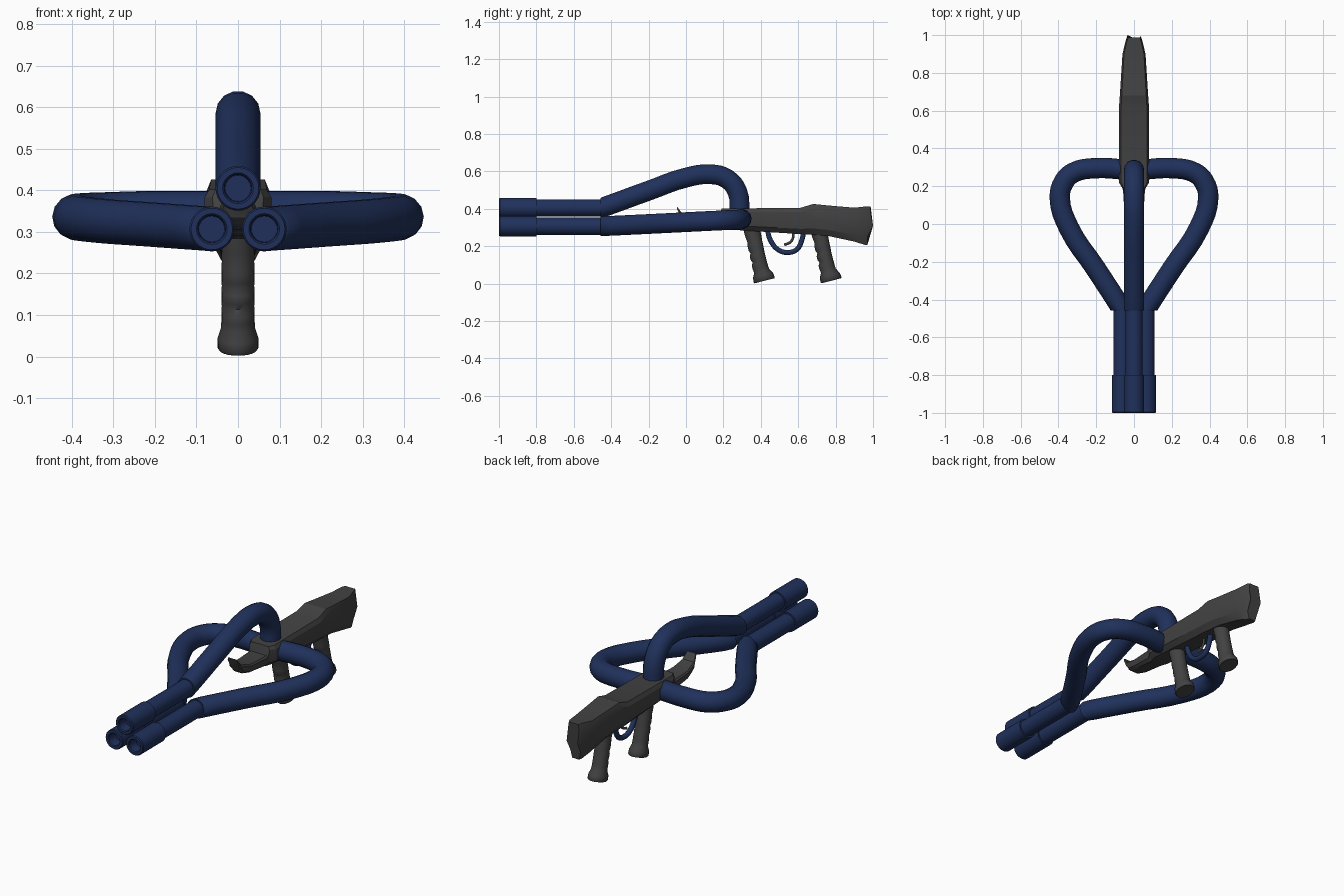
import bpy, bmesh
from math import sin, cos, pi, radians
from mathutils import Vector

if "Cube" in bpy.data.objects:
    bpy.data.objects.remove(bpy.data.objects["Cube"])

navy = bpy.data.materials.new("navy")
navy.diffuse_color = (0.014, 0.03, 0.105, 1)
navy.use_nodes = True
navy.node_tree.nodes["Principled BSDF"].inputs["Base Color"].default_value = navy.diffuse_color
dark = bpy.data.materials.new("dark_grey")
dark.diffuse_color = (0.055, 0.055, 0.055, 1)
dark.use_nodes = True
dark.node_tree.nodes["Principled BSDF"].inputs["Base Color"].default_value = dark.diffuse_color


def loft(name, rings, mat, angle=35):
    """Skin a list of equal-length point rings and cap both ends."""
    bm = bmesh.new()
    vs = [[bm.verts.new(p) for p in r] for r in rings]
    n = len(rings[0])
    for a, b in zip(vs, vs[1:]):
        for i in range(n):
            j = (i + 1) % n
            bm.faces.new((a[i], a[j], b[j], b[i]))
    bm.faces.new(vs[0])
    bm.faces.new(vs[-1])
    bmesh.ops.recalc_face_normals(bm, faces=bm.faces)
    me = bpy.data.meshes.new(name)
    bm.to_mesh(me)
    bm.free()
    me.materials.append(mat)
    me.shade_smooth()
    me.set_sharp_from_angle(angle=radians(angle))
    ob = bpy.data.objects.new(name, me)
    bpy.context.collection.objects.link(ob)
    return ob


def tube(name, pts, radius, mat, start=None, res=4, sides=5):
    """Round tube along a smooth path; start fixes the first tangent."""
    cu = bpy.data.curves.new(name, 'CURVE')
    cu.dimensions = '3D'
    cu.bevel_depth, cu.bevel_resolution = radius, sides
    cu.resolution_u, cu.use_fill_caps = res, True
    sp = cu.splines.new('BEZIER')
    sp.bezier_points.add(len(pts) - 1)
    for bp, p in zip(sp.bezier_points, pts):
        bp.co = p
        bp.handle_left_type = bp.handle_right_type = 'AUTO'
    if start:
        bp = sp.bezier_points[0]
        bp.handle_left_type = bp.handle_right_type = 'FREE'
        bp.handle_right = bp.co + Vector(start)
        bp.handle_left = bp.co - Vector(start)
    cu.materials.append(mat)
    ob = bpy.data.objects.new(name, cu)
    bpy.context.collection.objects.link(ob)
    bpy.ops.object.select_all(action='DESELECT')
    ob.select_set(True)
    bpy.context.view_layer.objects.active = ob
    bpy.ops.object.convert(target='MESH')
    me = bpy.context.object.data
    me.shade_smooth()
    me.set_sharp_from_angle(angle=radians(50))


# Three straight barrels with thicker hollow muzzles
barrel_profile = [(-0.94, 0.031), (-0.995, 0.033), (-1, 0.037), (-1, 0.050),
                  (-0.995, 0.054), (-0.80, 0.054), (-0.80, 0.046), (-0.44, 0.046)]
for label, x, z in (("top", 0, 0.405), ("left", -0.063, 0.307), ("right", 0.063, 0.307)):
    loft(label + "_barrel",
         [[(x + r * cos(2 * pi * i / 28), y, z + r * sin(2 * pi * i / 28)) for i in range(28)]
          for y, r in barrel_profile], navy)

# Arched upper pipe
tube("top_pipe", [(0, -0.458, 0.405), (0, -0.2, 0.497), (0, 0.0, 0.567), (0, 0.13, 0.585),
                  (0, 0.22, 0.56), (0, 0.275, 0.49), (0, 0.287, 0.37)], 0.054, navy, (0, 0.012, 0))

# Looping side pipes
for label, s in (("left", -1), ("right", 1)):
    tube(label + "_pipe",
         [(s * x, y, z) for x, y, z in (
             (0.063, -0.458, 0.307), (0.2, -0.24, 0.317), (0.345, -0.02, 0.328),
             (0.393, 0.14, 0.336), (0.37, 0.225, 0.34), (0.32, 0.272, 0.342),
             (0.215, 0.295, 0.345), (0.03, 0.287, 0.345))],
         0.054, navy, (0, 0.012, 0))


# Stock body: chamfered sections (top y, middle y, bottom y, half width, top z, bottom z)
def section(yt, ym, yb, w, zt, zb):
    h = zt - zb
    half = [(0.86 * w, yt, zt), (w, yt, zt - 0.16 * h), (w, ym, zt - 0.5 * h),
            (0.92 * w, yb, zb + 0.2 * h), (0.6 * w, yb, zb)]
    return half + [(-x, y, z) for x, y, z in reversed(half)]


loft("stock", [section(*s) for s in (
    (-0.048, -0.035, -0.02, 0.03, 0.412, 0.335),
    (-0.02, -0.015, 0.0, 0.04, 0.375, 0.318),
    (0.05, 0.05, 0.05, 0.05, 0.355, 0.305),
    (0.18, 0.18, 0.18, 0.058, 0.355, 0.292),
    (0.19, 0.19, 0.19, 0.062, 0.402, 0.29),
    (0.22, 0.22, 0.22, 0.08, 0.402, 0.29),
    (0.61, 0.61, 0.61, 0.08, 0.405, 0.265),
    (0.68, 0.68, 0.68, 0.075, 0.426, 0.262),
    (0.76, 0.76, 0.76, 0.070, 0.418, 0.255),
    (0.90, 0.90, 0.90, 0.061, 0.406, 0.225),
    (0.97, 0.975, 0.955, 0.043, 0.414, 0.208),
    (0.987, 1.0, 0.97, 0.034, 0.412, 0.208))], dark, 22)

# Two raked pistol grips with finger grooves (distance up the axis, front, back, half width)
grip_rings = [(0, 0.054, 0.054, 0.044), (0.006, 0.058, 0.058, 0.049), (0.03, 0.056, 0.054, 0.049),
              (0.055, 0.043, 0.040, 0.041), (0.075, 0.046, 0.038, 0.040),
              (0.095, 0.046, 0.038, 0.040), (0.11, 0.037, 0.038, 0.039),
              (0.125, 0.044, 0.038, 0.040), (0.145, 0.044, 0.038, 0.040),
              (0.16, 0.036, 0.039, 0.039), (0.175, 0.042, 0.040, 0.040),
              (0.20, 0.042, 0.041, 0.040), (0.22, 0.037, 0.042, 0.039),
              (0.25, 0.041, 0.045, 0.040), (0.32, 0.042, 0.045, 0.040)]
up, fwd = Vector((0, -0.25, 0.968)), Vector((0, -0.968, -0.25))
for label, y in (("front", 0.42), ("rear", 0.777)):
    rings = []
    for d, rf, rb, w in grip_rings:
        c = Vector((0, y, 0.0155)) + up * d
        ring = []
        for i in range(20):
            a = 2 * pi * i / 20
            ring.append(c + fwd * (cos(a) * (rf if cos(a) > 0 else rb)) + Vector((w * sin(a), 0, 0)))
        rings.append(ring)
    loft(label + "_grip", rings, dark, 50)

# Trigger guard and trigger
tube("trigger_guard", [(0, 0.435, 0.29), (0, 0.45, 0.235), (0, 0.495, 0.18), (0, 0.55, 0.167),
                       (0, 0.595, 0.185), (0, 0.62, 0.235), (0, 0.63, 0.28)], 0.014, navy, None, 4, 3)
tube("trigger", [(0, 0.57, 0.29), (0, 0.572, 0.245), (0, 0.555, 0.22), (0, 0.525, 0.208)],
     0.007, dark, None, 4, 2)
